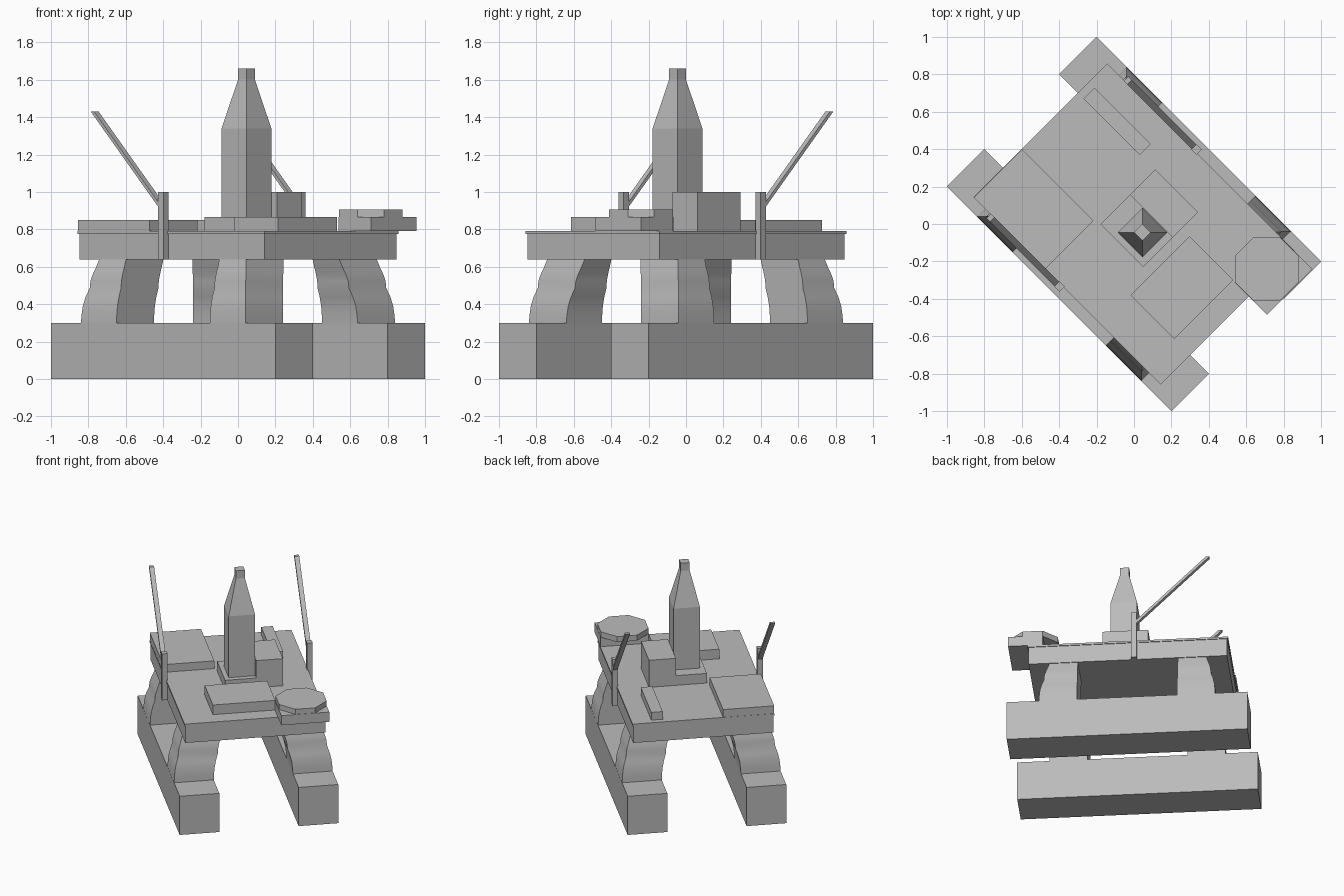
import bpy, bmesh, math
from mathutils import Matrix

if "Cube" in bpy.data.objects:
    bpy.data.objects.remove(bpy.data.objects["Cube"])

grey = bpy.data.materials.new("light_grey")
grey.use_nodes = True
COLOUR = (0.5, 0.5, 0.5, 1)
grey.diffuse_color = COLOUR
grey.node_tree.nodes["Principled BSDF"].inputs["Base Color"].default_value = COLOUR

# The platform is laid out along its own axes, then turned on the spot
TURN = Matrix.Rotation(-math.pi / 4, 4, 'Z')


def loft(name, rings, smooth=False):
    """Skin a stack of matching rings of points and cap both ends."""
    bm = bmesh.new()
    loops = [[bm.verts.new(p) for p in ring] for ring in rings]
    n = len(loops[0])
    for low, high in zip(loops, loops[1:]):
        for i in range(n):
            j = (i + 1) % n
            bm.faces.new((low[i], low[j], high[j], high[i]))
    bm.faces.new(loops[0])
    bm.faces.new(loops[-1])
    bmesh.ops.recalc_face_normals(bm, faces=bm.faces)
    bm.transform(TURN)
    mesh = bpy.data.meshes.new(name)
    bm.to_mesh(mesh)
    bm.free()
    mesh.materials.append(grey)
    obj = bpy.data.objects.new(name, mesh)
    bpy.context.collection.objects.link(obj)
    if smooth:
        bpy.ops.object.select_all(action='DESELECT')
        obj.select_set(True)
        bpy.context.view_layer.objects.active = obj
        bpy.ops.object.shade_smooth_by_angle(angle=math.radians(35))
    return obj


def rect(u0, u1, v0, v1, z):
    return [(u0, v0, z), (u1, v0, z), (u1, v1, z), (u0, v1, z)]


def box(name, u0, u1, v0, v1, z0, z1):
    return loft(name, [rect(u0, u1, v0, v1, z) for z in (z0, z1)])


def square(cu, cv, half, z):
    return rect(cu - half, cu + half, cv - half, cv + half, z)


# Main deck and its thin overhanging plate
box("deck", -0.70, 0.70, -0.5, 0.5, 0.64, 0.775)
box("deck_plate", -0.708, 0.708, -0.506, 0.506, 0.775, 0.79)

# Modules on the deck
box("corner_module", -0.706, -0.166, -0.505, -0.14, 0.785, 0.85)
box("narrow_module", -0.665, -0.24, 0.283, 0.365, 0.785, 0.85)
box("front_module", 0.257, 0.587, -0.283, 0.163, 0.785, 0.865)
box("tower_base", -0.125, 0.198, -0.127, 0.095, 0.785, 0.865)
box("tall_module", -0.125, 0.198, 0.095, 0.286, 0.785, 1.0)

# Tapered tower
loft("tower", [square(0.064, 0, half, z) for half, z in
               ((0.094, 0.8), (0.094, 1.34), (0.032, 1.6), (0.032, 1.66))])

# Landing pad on its support
box("pad_support", 0.60, 0.845, 0.16, 0.503, 0.79, 0.865)
R = 0.17 / math.cos(math.pi / 8)
loft("landing_pad", [[(0.672 + R * math.cos(a), 0.332 + R * math.sin(a), z)
                      for a in [(k + 0.5) * math.pi / 4 for k in range(8)]]
                     for z in (0.862, 0.905)])

# Height and inward lean of the curved legs
LEG = ((0.29, 0), (0.34, 0.03), (0.39, 0.1), (0.44, 0.25), (0.485, 0.46),
       (0.525, 0.5), (0.56, 0.62), (0.6, 0.8), (0.65, 1))

for sv, side in ((-1, "right"), (1, "left")):
    # Pontoon
    box(side + "_pontoon", -0.849, 0.849, *sorted((sv * 0.283, sv * 0.566)), 0, 0.3)
    # Legs lean inward, the outer end tapering
    for su, end in ((-1, "rear"), (1, "front")):
        loft(f"{side}_{end}_leg",
             [rect(su * 0.353, su * (0.622 - 0.07 * t),
                   sv * (0.283 - 0.075 * t), sv * (0.566 - 0.075 * t), z)
              for z, t in LEG], smooth=True)
    # Crane post and slanted boom
    v = sv * 0.518
    loft(side + "_crane_post", [square(-0.046, v, 0.02, z) for z in (0.64, 1.0)])
    loft(side + "_crane_boom", [rect(u - 0.013, u + 0.013, v - 0.017, v + 0.017, z)
                                for u, z in ((-0.05, 0.915), (-0.566, 1.43))])
